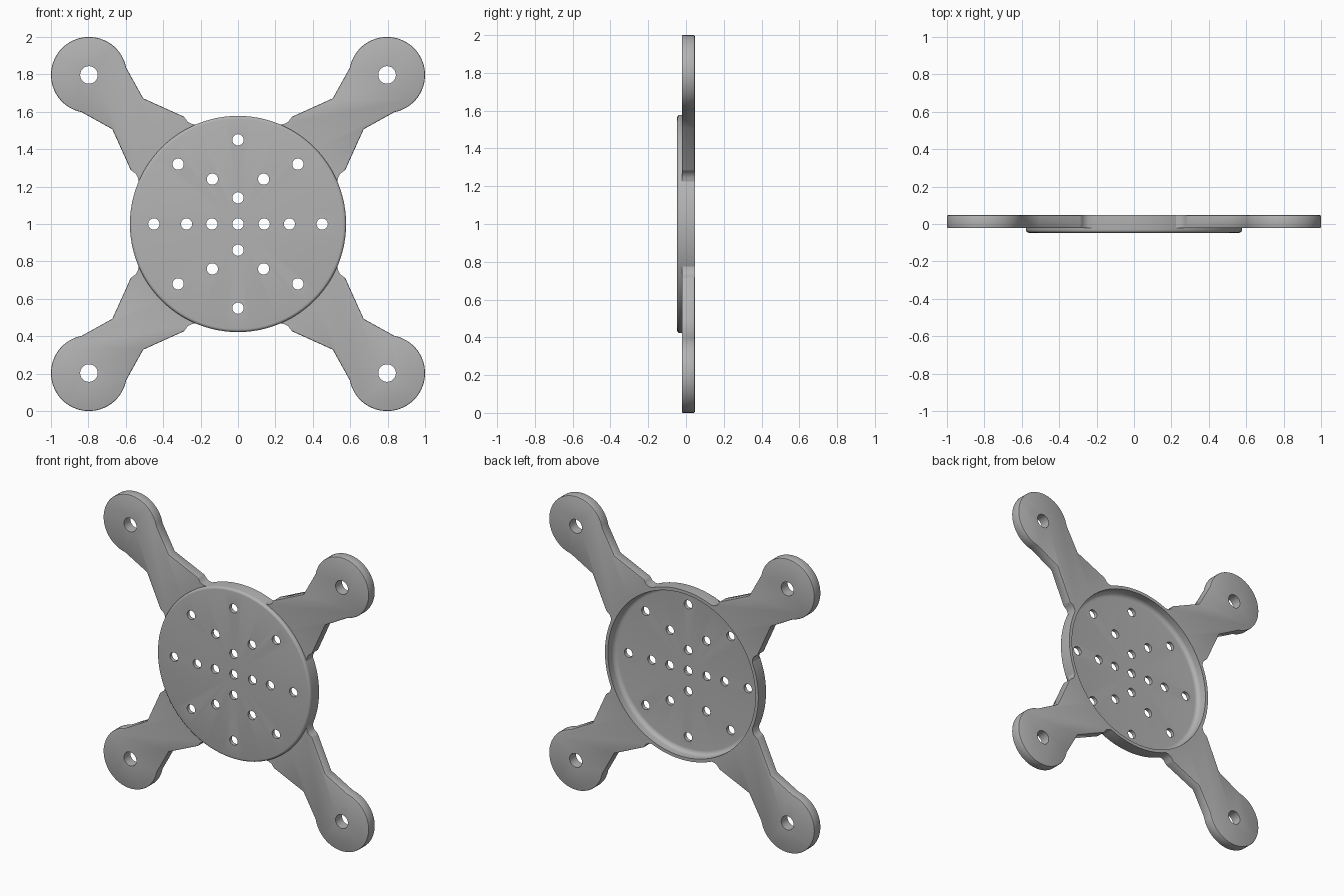
import bpy, bmesh
from math import sin, cos, pi, radians, atan2, hypot
from mathutils import Matrix, Vector

cube = bpy.data.objects.get("Cube")
if cube:
    bpy.data.objects.remove(cube)

MID = 1.0                      # height of the hub centre
BACK, ARM_FRONT = 0.047, -0.022

grey = bpy.data.materials.new("plain grey")
grey.use_nodes = True
grey.diffuse_color = (0.45, 0.45, 0.45, 1)
grey.node_tree.nodes["Principled BSDF"].inputs["Base Color"].default_value = (0.45, 0.45, 0.45, 1)


def make_object(name, bm):
    bmesh.ops.recalc_face_normals(bm, faces=bm.faces)
    mesh = bpy.data.meshes.new(name)
    bm.to_mesh(mesh)
    bm.free()
    mesh.materials.append(grey)
    obj = bpy.data.objects.new(name, mesh)
    bpy.context.collection.objects.link(obj)
    return obj


def drill(bm, x, z, radius):
    turn = Matrix.Translation((x, 0, z)) @ Matrix.Rotation(pi / 2, 4, "X")
    bmesh.ops.create_cone(bm, cap_ends=True, segments=32, radius1=radius,
                          radius2=radius, depth=0.4, matrix=turn)


def finish(obj, cutter):
    """Cut the holes, apply modifiers and shade."""
    cut = obj.modifiers.new("holes", "BOOLEAN")
    cut.operation, cut.solver, cut.object = "DIFFERENCE", "EXACT", cutter
    bpy.ops.object.select_all(action="DESELECT")
    obj.select_set(True)
    bpy.context.view_layer.objects.active = obj
    for m in list(obj.modifiers):
        bpy.ops.object.modifier_apply(modifier=m.name)
    bpy.ops.object.shade_smooth_by_angle(angle=radians(35))


# Cutter for every hole
bm = bmesh.new()
spots = {(0, 0)}
for s in (-1, 1):
    spots |= {(0, s * 0.45), (0, s * 0.14), (s * 0.45, 0), (s * 0.275, 0), (s * 0.14, 0)}
    for t in (-1, 1):
        spots |= {(s * 0.137, t * 0.24), (s * 0.32, t * 0.32)}
        drill(bm, s * 0.797, MID + t * 0.797, 0.047)
for x, z in sorted(spots):
    drill(bm, x, MID + z, 0.03)
cutter = make_object("hole_cutter", bm)
cutter.hide_render = True

# Hub: shallow pan turned about the y axis, open at the back
profile = [(0, -0.047)]
profile += [(0.562 + 0.016 * sin(a), -0.031 - 0.016 * cos(a))
            for a in [i * pi / 8 for i in range(5)]]
profile += [(0.578, BACK), (0.556, BACK)]
profile += [(0.526 + 0.03 * cos(a), 0.007 - 0.03 * sin(a))
            for a in [i * pi / 12 for i in range(7)]]
profile += [(0, -0.023)]
bm = bmesh.new()
verts = [bm.verts.new((r, y, MID)) for r, y in profile]
edges = [bm.edges.new(pair) for pair in zip(verts, verts[1:])]
bmesh.ops.spin(bm, geom=verts + edges, cent=(0, 0, MID), axis=(0, 1, 0),
               angle=2 * pi, steps=96, use_merge=True)
bmesh.ops.remove_doubles(bm, verts=bm.verts, dist=0.0001)
hub = make_object("hub_pan", bm)
finish(hub, cutter)

# Arm outline: one side, the rounded end, then the side mirrored over the diagonal
side = [(0.2, 0.53), (0.245, 0.534), (0.268, 0.545), (0.278, 0.56), (0.29, 0.574), (0.507, 0.672)]
start = Vector((0.6, 0.835)) - Vector((0.797, 0.797))
a0 = atan2(start.y, start.x)
a1 = pi / 2 - a0
END = 0.203
outline = list(side)
for i in range(41):
    a = a0 + (a1 - a0) * i / 40
    outline.append((0.797 + END * cos(a), 0.797 + END * sin(a)))
outline += [(z, x) for x, z in reversed(side)]
# Inner end follows the hub wall
b = atan2(0.2, 0.53)
for i in range(1, 12):
    a = b + (pi / 2 - 2 * b) * i / 12
    outline.append((0.566 * cos(a), 0.566 * sin(a)))

for sx, sz, name in ((1, 1, "upper_left_arm"), (-1, 1, "upper_right_arm"),
                     (1, -1, "lower_left_arm"), (-1, -1, "lower_right_arm")):
    bm = bmesh.new()
    face = bm.faces.new([bm.verts.new((sx * x, ARM_FRONT, MID + sz * z)) for x, z in outline])
    pushed = bmesh.ops.extrude_face_region(bm, geom=[face])["geom"]
    moved = [v for v in pushed if isinstance(v, bmesh.types.BMVert)]
    bmesh.ops.translate(bm, verts=moved, vec=(0, BACK - ARM_FRONT, 0))
    # Soften the front and back edges of the outer part only
    rim = [e for e in bm.edges
           if abs(e.verts[0].co.y - e.verts[1].co.y) < 0.001
           and all(hypot(v.co.x, v.co.z - MID) > 0.64 for v in e.verts)]
    bmesh.ops.bevel(bm, geom=rim, offset=0.006, segments=2, profile=0.5, affect="EDGES")
    finish(make_object(name, bm), cutter)

bpy.data.objects.remove(cutter)
